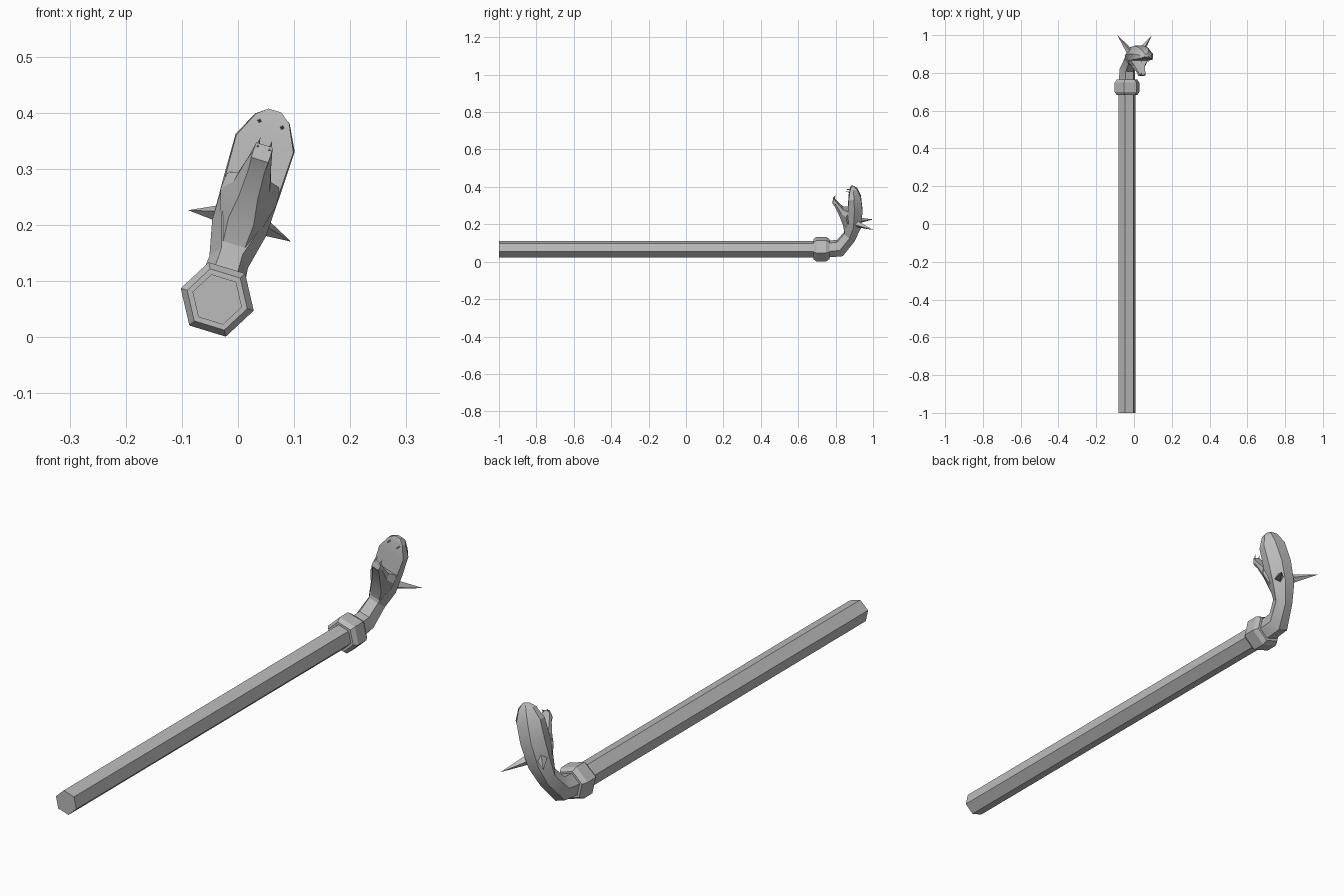
import bpy, bmesh, math
from mathutils import Vector, Matrix

if "Cube" in bpy.data.objects:
    bpy.data.objects.remove(bpy.data.objects["Cube"], do_unlink=True)

mat = bpy.data.materials.new("plain grey")
mat.use_nodes = True
grey = (0.5, 0.5, 0.5, 1)
mat.diffuse_color = grey
mat.node_tree.nodes["Principled BSDF"].inputs["Base Color"].default_value = grey

# The whole cane is rolled about its shaft, so parts are built upright first
ROLL = Matrix.Translation((-0.037, 0, 0.067)) @ Matrix.Rotation(math.radians(17), 4, 'Y')


def finish(name, bm):
    bmesh.ops.recalc_face_normals(bm, faces=bm.faces)
    bm.transform(ROLL)
    me = bpy.data.meshes.new(name)
    bm.to_mesh(me)
    bm.free()
    me.materials.append(mat)
    ob = bpy.data.objects.new(name, me)
    bpy.context.collection.objects.link(ob)
    bpy.ops.object.select_all(action='DESELECT')
    ob.select_set(True)
    bpy.context.view_layer.objects.active = ob
    bpy.ops.object.shade_smooth_by_angle(angle=math.radians(25))
    return ob


def loft(name, rings):
    """Skin a list of equally sized point rings and cap both ends."""
    bm = bmesh.new()
    loops = [[bm.verts.new(p) for p in ring] for ring in rings]
    for a, b in zip(loops, loops[1:]):
        for i in range(len(a)):
            j = (i + 1) % len(a)
            bm.faces.new((a[i], a[j], b[j], b[i]))
    bm.faces.new(loops[0])
    bm.faces.new(loops[-1])
    return finish(name, bm)


def hexagon(y, r):
    return [Vector((r * math.cos(k * math.pi / 3), y, r * math.sin(k * math.pi / 3)))
            for k in range(6)]


def section(front, back, w, fw, bw, mid=0.5):
    """Six points: front edge, side points and back edge; front/back are (y, z)."""
    f, b = Vector((0, *front)), Vector((0, *back))
    m = f.lerp(b, mid)
    x = Vector((w, 0, 0))
    return [f - x * fw, f + x * fw, m + x, b + x * bw, b - x * bw, m - x]


def spike(name, base, tip, r, sides):
    base, tip = Vector(base), Vector(tip)
    axis = tip - base
    bm = bmesh.new()
    bmesh.ops.create_cone(bm, cap_ends=True, segments=sides, radius1=r, radius2=0,
                          depth=axis.length)
    bm.transform(Matrix.Translation((base + tip) / 2)
                 @ axis.to_track_quat('Z', 'Y').to_matrix().to_4x4())
    finish(name, bm)


# Shaft and collar
loft("shaft", [hexagon(-1, 0.046), hexagon(0.72, 0.046)])
loft("collar", [hexagon(y, r) for y, r in
                ((0.682, 0.056), (0.698, 0.068), (0.748, 0.068), (0.766, 0.056))])

# Neck bending up into the upper jaw, whose front is the flat roof of the mouth
loft("neck_and_upper_jaw", [
    section((0.75, 0.04), (0.75, -0.04), 0.046, 0.5, 0.5),
    section((0.808, 0.045), (0.838, -0.033), 0.042, 0.5, 0.5),
    section((0.845, 0.09), (0.902, 0.05), 0.036, 0.55, 0.5),
    section((0.855, 0.14), (0.935, 0.125), 0.05, 0.7, 0.45),
    section((0.864, 0.21), (0.944, 0.215), 0.053, 0.95, 0.45, 0.45),
    section((0.87, 0.29), (0.935, 0.295), 0.055, 0.97, 0.45, 0.45),
    section((0.877, 0.337), (0.915, 0.337), 0.032, 0.97, 0.5, 0.45),
    section((0.884, 0.352), (0.9, 0.35), 0.012, 1, 0.6),
])

# Open lower jaw
loft("lower_jaw", [
    section((0.848, 0.1), (0.885, 0.19), 0.04, 0.5, 0.8),
    section((0.838, 0.145), (0.868, 0.222), 0.052, 0.45, 0.95, 0.6),
    section((0.82, 0.19), (0.842, 0.228), 0.034, 0.5, 0.9),
    section((0.797, 0.24), (0.812, 0.258), 0.024, 0.6, 0.9),
    section((0.783, 0.26), (0.789, 0.288), 0.016, 1, 0.95),
])

# Paired horns and fangs
for side, s in (("left", 1), ("right", -1)):
    spike(side + "_horn", (s * 0.032, 0.915, 0.15), (s * 0.096, 1.0, 0.137), 0.018, 4)
    spike(side + "_upper_fang", (s * 0.021, 0.882, 0.326), (s * 0.021, 0.852, 0.328), 0.005, 4)
    spike(side + "_lower_fang", (s * 0.011, 0.789, 0.28), (s * 0.011, 0.8, 0.299), 0.004, 4)
